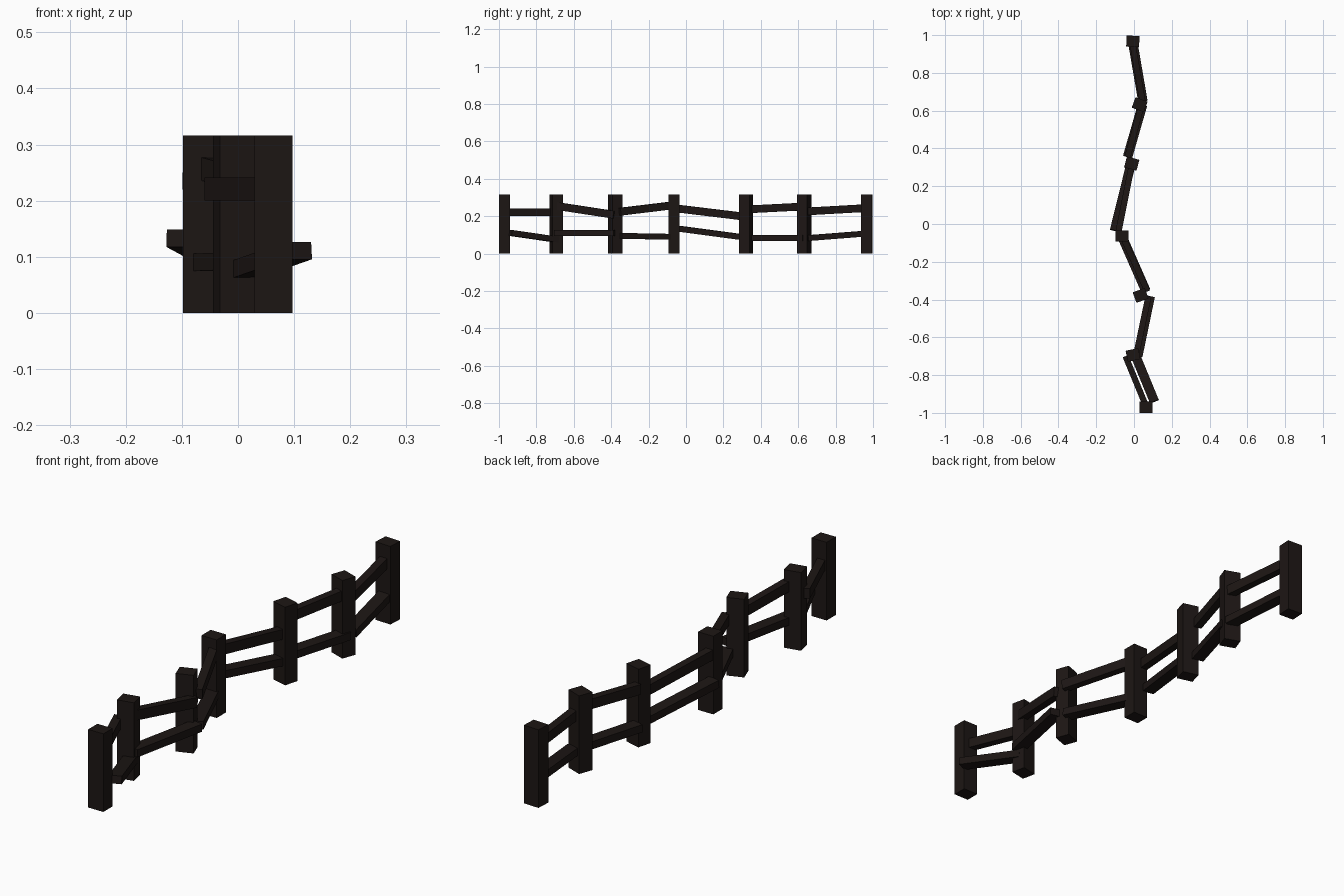
import bpy
from math import radians
from mathutils import Vector, Matrix

wood = bpy.data.materials.new("dark_wood")
wood.diffuse_color = (0.012, 0.008, 0.007, 1)


def box(name, matrix, size):
    bpy.ops.mesh.primitive_cube_add(size=1)
    ob = bpy.context.object
    ob.name = name
    ob.data.transform(Matrix.Diagonal((*size, 1)))
    ob.matrix_world = matrix
    ob.data.materials.append(wood)
    return ob


def rail(name, a, b, width, height):
    # Plank from a to b, kept upright
    a, b = Vector(a), Vector(b)
    d = (b - a).normalized()
    side = d.cross(Vector((0, 0, 1))).normalized()
    up = side.cross(d)
    m = Matrix((side, d, up)).transposed().to_4x4()
    m.translation = (a + b) / 2
    box(name, m, (width, (b - a).length, height))


# Posts: x, y, turn in degrees
H = 0.316
posts = [(0.063, -0.97, 0), (-0.005, -0.693, 12), (0.035, -0.378, 20),
         (-0.064, -0.064, 0), (-0.012, 0.32, -15), (0.03, 0.632, -20),
         (-0.006, 0.967, -3)]
for i, (x, y, turn) in enumerate(posts):
    m = Matrix.Translation((x, y, H / 2)) @ Matrix.Rotation(radians(turn), 4, 'Z')
    box(f"post_{i + 1}", m, (0.068, 0.059, H))

# Flat, wide lower rails
lower = [((0.108, -0.94, 0.111), (0.005, -0.69, 0.075)),
         ((0.02, -0.70, 0.110), (0.086, -0.382, 0.110)),
         ((0.062, -0.352, 0.095), (-0.062, -0.07, 0.090)),
         ((-0.103, -0.035, 0.133), (-0.014, 0.325, 0.085)),
         ((-0.034, 0.355, 0.084), (0.045, 0.63, 0.084)),
         ((0.047, 0.65, 0.083), (-0.008, 0.97, 0.108))]
for i, (a, b) in enumerate(lower):
    rail(f"lower_rail_{i + 1}", a, b, 0.05, 0.031)

# Narrow, taller upper rails
upper = [((0.064, -0.965, 0.221), (-0.045, -0.70, 0.221)),
         ((0.01, -0.70, 0.256), (0.076, -0.385, 0.208)),
         ((0.07, -0.355, 0.224), (-0.06, -0.065, 0.259)),
         ((-0.083, -0.045, 0.241), (-0.01, 0.32, 0.197)),
         ((-0.034, 0.355, 0.238), (0.04, 0.63, 0.252)),
         ((0.045, 0.65, 0.226), (-0.01, 0.97, 0.244))]
for i, (a, b) in enumerate(upper):
    rail(f"upper_rail_{i + 1}", a, b, 0.032, 0.041)
